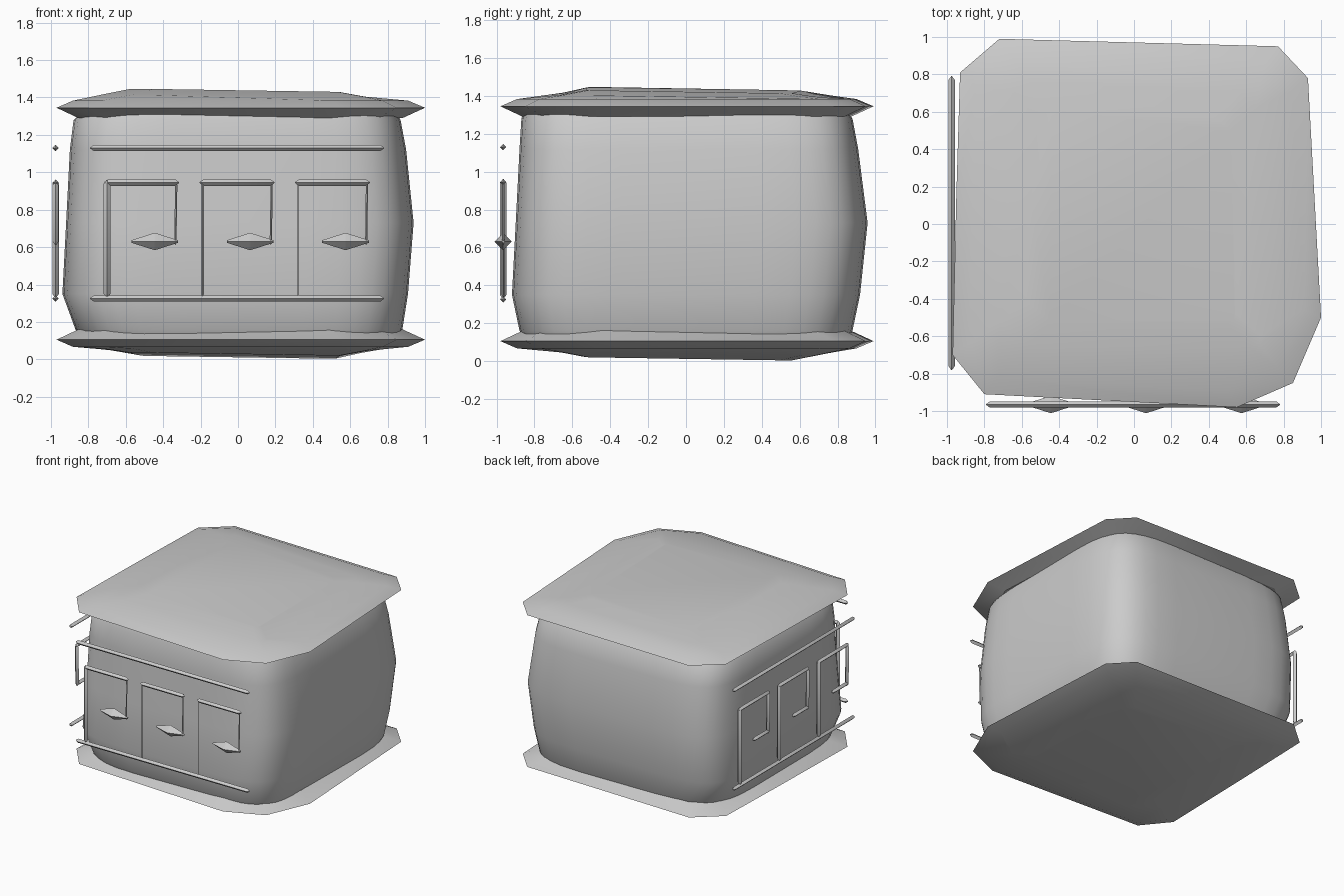
import bpy, bmesh, math
from mathutils import Vector

cube = bpy.data.objects.get("Cube")
if cube:
    bpy.data.objects.remove(cube, do_unlink=True)

grey = bpy.data.materials.new("stone_grey")
grey.use_nodes = True
grey.diffuse_color = (0.6, 0.6, 0.6, 1)
grey.node_tree.nodes["Principled BSDF"].inputs["Base Color"].default_value = (0.6, 0.6, 0.6, 1)


def finish(name, bm, angle):
    bmesh.ops.recalc_face_normals(bm, faces=bm.faces)
    mesh = bpy.data.meshes.new(name)
    bm.to_mesh(mesh)
    bm.free()
    mesh.materials.append(grey)
    obj = bpy.data.objects.new(name, mesh)
    bpy.context.collection.objects.link(obj)
    bpy.ops.object.select_all(action='DESELECT')
    obj.select_set(True)
    bpy.context.view_layer.objects.active = obj
    bpy.ops.object.shade_smooth_by_angle(angle=math.radians(angle))
    return obj


def loft(name, rings, angle):
    """Skin a stack of equal-length rings and cap both ends."""
    bm = bmesh.new()
    loops = [[bm.verts.new(p) for p in ring] for ring in rings]
    for low, high in zip(loops, loops[1:]):
        for i in range(len(low)):
            j = (i + 1) % len(low)
            bm.faces.new((low[i], low[j], high[j], high[i]))
    bm.faces.new(loops[0])
    bm.faces.new(loops[-1])
    return finish(name, bm, angle)


# Bulging body: height, then left, right, front and back extents
def body_ring(z, x0, x1, y0, y1, n=40, power=0.36):
    ring = []
    for i in range(n):
        c, s = (f(math.tau * (i + 0.5) / n) for f in (math.cos, math.sin))
        u = math.copysign(abs(c) ** power, c)
        v = math.copysign(abs(s) ** power, s)
        ring.append(((x0 + x1 + u * (x1 - x0)) / 2, (y0 + y1 + v * (y1 - y0)) / 2, z))
    return ring


levels = [(0.12, -0.84, 0.86, -0.86, 0.86), (0.16, -0.87, 0.88, -0.88, 0.88),
          (0.35, -0.94, 0.91, -0.92, 0.92), (0.73, -0.92, 0.94, -0.90, 0.96),
          (1.12, -0.90, 0.90, -0.88, 0.91), (1.28, -0.88, 0.87, -0.87, 0.88),
          (1.33, -0.83, 0.84, -0.85, 0.84)]
loft("body", [body_ring(*level) for level in levels], 50)

# Irregular slabs with a thin pointed rim and a gently domed lid
rim = [(-.93, .81), (-.72, .99), (.77, .95), (.93, .78), (1, -.5),
       (.85, -.85), (.55, -.98), (-.8, -.91), (-.97, -.7), (-.95, .15)]
lid = [(-.64, .7), (-.55, .76), (.57, .7), (.65, .62), (.68, -.6),
       (.67, -.64), (.62, -.66), (-.56, -.65), (-.72, -.52), (-.69, .15)]


def slab(name, place, lean):
    def ring(points, scale, height, tilt=0):
        return [(x * scale, y * scale, place(height + tilt * (x + y) * scale))
                for x, y in points]
    loft(name, [ring(rim, 0.84, 1.30), ring(rim, 0.88, 1.29), ring(rim, 1.0, 1.345),
                ring(rim, 0.91, 1.383), ring(lid, 1.0, 1.405, lean * 0.6),
                ring(lid, 0.8, 1.43, lean)], 28)


slab("top_slab", lambda z: z, -0.016)
slab("bottom_slab", lambda z: 1.45 - z, 0.016)


# Thin trim rods with a diamond section and pointed ends
def rod(name, start, end, radius=0.017, tip=0.02):
    a, b = Vector(start), Vector(end)
    along = (b - a).normalized()
    side = along.cross(Vector((0, 0, 1)) if abs(along.z) < 0.5 else Vector((1, 0, 0))).normalized()
    up = along.cross(side)
    spokes = (side, up, -side, -up)
    rings = [[p + s * r for s in spokes] for p, r in
             ((a, radius * 0.15), (a + along * tip, radius),
              (b - along * tip, radius), (b, radius * 0.15))]
    loft(name, rings, 30)


def trim(wall, put, thin):
    for label, z in (("lower", 0.325), ("upper", 1.13)):
        rod(f"{wall}_{label}_rail", put(-0.79, z), put(0.78, z))
    for i in range(3):
        x = -0.7 + i * 0.51
        post = (0.018, 0.008, 0.003)[i] if thin else 0.018
        drop = 0.006 if thin else 0.016
        rod(f"{wall}_post_{i + 1}", put(x, 0.33), put(x, 0.96), post)
        rod(f"{wall}_lintel_{i + 1}", put(x - 0.015, 0.945), put(x + 0.385, 0.945))
        rod(f"{wall}_drop_{i + 1}", put(x + 0.37, 0.95), put(x + 0.365, 0.61), drop)
        if thin:
            # Diamond boss: broad in the middle, pointed at both ends
            rod(f"{wall}_boss_{i + 1}", put(x + 0.13, 0.63), put(x + 0.38, 0.63), 0.045, 0.12)
        else:
            rod(f"{wall}_short_bar_{i + 1}", put(x + 0.17, 0.63), put(x + 0.38, 0.63))


trim("front", lambda u, z: (u, -0.965, z), True)
trim("right", lambda u, z: (-0.975, -u, z), False)
